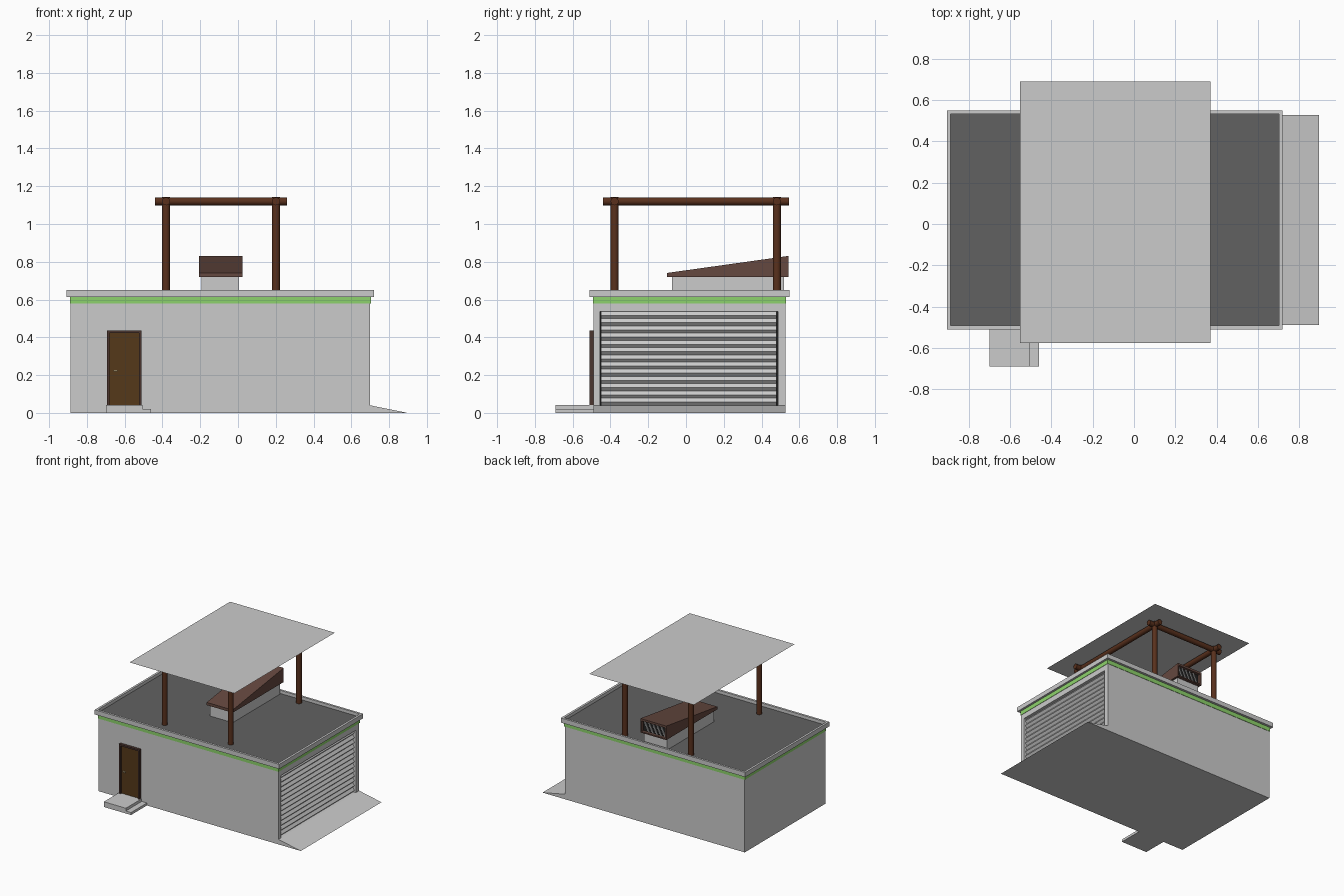
import bpy, math
from mathutils import Vector

if "Cube" in bpy.data.objects:
    bpy.data.objects.remove(bpy.data.objects["Cube"])


def mat(name, r, g, b):
    m = bpy.data.materials.new(name)
    m.diffuse_color = (r, g, b, 1)
    m.use_nodes = True
    m.node_tree.nodes["Principled BSDF"].inputs["Base Color"].default_value = m.diffuse_color
    return m


ROOF = mat("dark_roof", 0.12, 0.12, 0.12)
WOOD = mat("wood", 0.1, 0.03, 0.012)
DOOR = mat("door_wood", 0.09, 0.04, 0.01)
FRAME = mat("frame_brown", 0.07, 0.035, 0.028)
HOOD = mat("hood_brown", 0.13, 0.065, 0.05)
GREEN = mat("green", 0.27, 0.65, 0.15)
BLACK = mat("black", 0.015, 0.015, 0.015)
BRASS = mat("brass", 0.7, 0.55, 0.3)


def mesh(name, verts, faces, m=None):
    me = bpy.data.meshes.new(name)
    me.from_pydata(verts, [], faces)
    ob = bpy.data.objects.new(name, me)
    bpy.context.collection.objects.link(ob)
    if m:
        me.materials.append(m)
    return ob


def extrude(name, profile, axis, lo, hi, m=None):
    """Extrude a closed 2D profile along an axis (other two axes in xyz order)."""
    def place(p, d):
        v = list(p)
        v.insert(axis, d)
        return v
    n = len(profile)
    area = sum(profile[i - 1][0] * profile[i][1] - profile[i][0] * profile[i - 1][1] for i in range(n))
    pts = profile if (area > 0) != (axis == 1) else profile[::-1]
    verts = [place(p, lo) for p in pts] + [place(p, hi) for p in pts]
    faces = [tuple(range(n))[::-1], tuple(range(n, 2 * n))]
    faces += [(i, (i + 1) % n, (i + 1) % n + n, i + n) for i in range(n)]
    return mesh(name, verts, faces, m)


def box(name, x0, x1, y0, y1, z0, z1, m=None):
    return extrude(name, [(x0, y0), (x1, y0), (x1, y1), (x0, y1)], 2, z0, z1, m)


def cut(ob, cutter):
    mod = ob.modifiers.new("cut", "BOOLEAN")
    mod.operation, mod.solver, mod.object = "DIFFERENCE", "EXACT", cutter
    bpy.context.view_layer.objects.active = ob
    bpy.ops.object.modifier_apply(modifier=mod.name)
    bpy.data.objects.remove(cutter)


def rod(name, a, b, r, m):
    a, b = Vector(a), Vector(b)
    bpy.ops.mesh.primitive_cylinder_add(vertices=16, radius=r, depth=(b - a).length, location=(a + b) / 2)
    ob = bpy.context.object
    ob.name = name
    ob.rotation_euler = (b - a).to_track_quat("Z", "Y").to_euler()
    ob.data.materials.append(m)
    bpy.ops.object.shade_smooth_by_angle(angle=math.radians(40))


# Walls with the garage opening cut into the right side
X0, X1, Y0, Y1 = -0.887, 0.70, -0.49, 0.527
GY0, GY1, GZ0, GZ1 = -0.455, 0.486, 0.04, 0.537
walls = box("walls", X0, X1, Y0, Y1, 0, 0.614)
cut(walls, box("cutter", X1 - 0.04, X1 + 0.1, GY0, GY1, GZ0, GZ1))

# Green trim band under the roof edge
g = 0.003
trim = box("green_trim", X0 - g, X1 + g, Y0 - g, Y1 + g, 0.58, 0.614, GREEN)
cut(trim, box("cutter", X0 + .001, X1 - .001, Y0 + .001, Y1 - .001, 0.5, 0.7))

# Roof slab with raised rim and dark deck
slab = box("roof_rim", -0.907, 0.72, -0.51, 0.549, 0.614, 0.651)
cut(slab, box("cutter", -0.89, 0.702, -0.492, 0.532, 0.622, 0.7))
box("roof_deck", -0.89, 0.702, -0.492, 0.532, 0.62, 0.626, ROOF)

# Garage shutter: dark recess and ridged slats
box("shutter_back", X1 - 0.039, X1 - 0.035, GY0, GY1, GZ0, GZ1, BLACK)
rows = 13
step = (GZ1 - GZ0) / rows
profile = [(X1 - 0.033, GZ0)]
for i in range(rows):
    profile += [(X1 - 0.024, GZ0 + i * step), (X1 - 0.008, GZ0 + (i + 0.45) * step)]
profile += [(X1 - 0.024, GZ1), (X1 - 0.033, GZ1)]
extrude("shutter_slats", profile, 1, GY0 + 0.006, GY1 - 0.006)

# Ramp and entrance steps
extrude("ramp", [(X1, 0), (0.897, 0), (X1, 0.04)], 1, Y0, Y1)
extrude("entrance_steps", [(-0.7, 0), (-0.46, 0), (-0.46, 0.02), (-0.506, 0.02), (-0.506, 0.042), (-0.7, 0.042)],
        1, -0.69, Y0)

# Front door with frame and handle
extrude("door_frame", [(-0.693, 0.042), (-0.68, 0.042), (-0.68, 0.424), (-0.525, 0.424),
                       (-0.525, 0.042), (-0.512, 0.042), (-0.512, 0.437), (-0.693, 0.437)],
        1, -0.512, Y0, FRAME)
box("door_panel", -0.68, -0.525, -0.498, Y0, 0.042, 0.424, DOOR)
box("door_handle", -0.66, -0.637, -0.511, -0.506, 0.219, 0.227, BRASS)
box("handle_stem", -0.66, -0.654, -0.507, -0.498, 0.219, 0.227, BRASS)

# Pergola: four posts, four crossing beams and a thin canopy sheet
PX, PY, R, BZ = (-0.381, 0.201), (-0.378, 0.481), 0.021, 1.12
for x in PX:
    rod("side_beam", (x, -0.44, BZ), (x, 0.545, BZ), R, WOOD)
    for y in PY:
        rod("post", (x, y, 0.624), (x, y, 1.142), R, WOOD)
for y in PY:
    rod("cross_beam", (-0.44, y, BZ), (0.26, y, BZ), R, WOOD)
mesh("canopy", [(-0.553, -0.577, 1.149), (0.371, -0.577, 1.149), (0.371, 0.69, 1.149), (-0.553, 0.69, 1.149)],
     [(0, 1, 2, 3)])

# Roof vent: grey curb and sloped hood open at the back
box("vent_curb", -0.193, 0.006, -0.075, 0.518, 0.624, 0.72)
hood = extrude("vent_hood", [(-0.1, 0.719), (0.543, 0.719), (0.543, 0.831), (-0.1, 0.741)], 0, -0.206, 0.023, HOOD)
cut(hood, box("cutter", -0.195, 0.012, 0.515, 0.6, 0.729, 0.814))
box("vent_backing", -0.195, 0.012, 0.513, 0.518, 0.729, 0.814, BLACK)

# Diagonal bars in the vent opening
for i in range(5):
    x = -0.187 + i * 0.036
    extrude("vent_bar", [(x, 0.73), (x + 0.008, 0.73), (x + 0.048, 0.813), (x + 0.04, 0.813)], 1, 0.518, 0.526)
